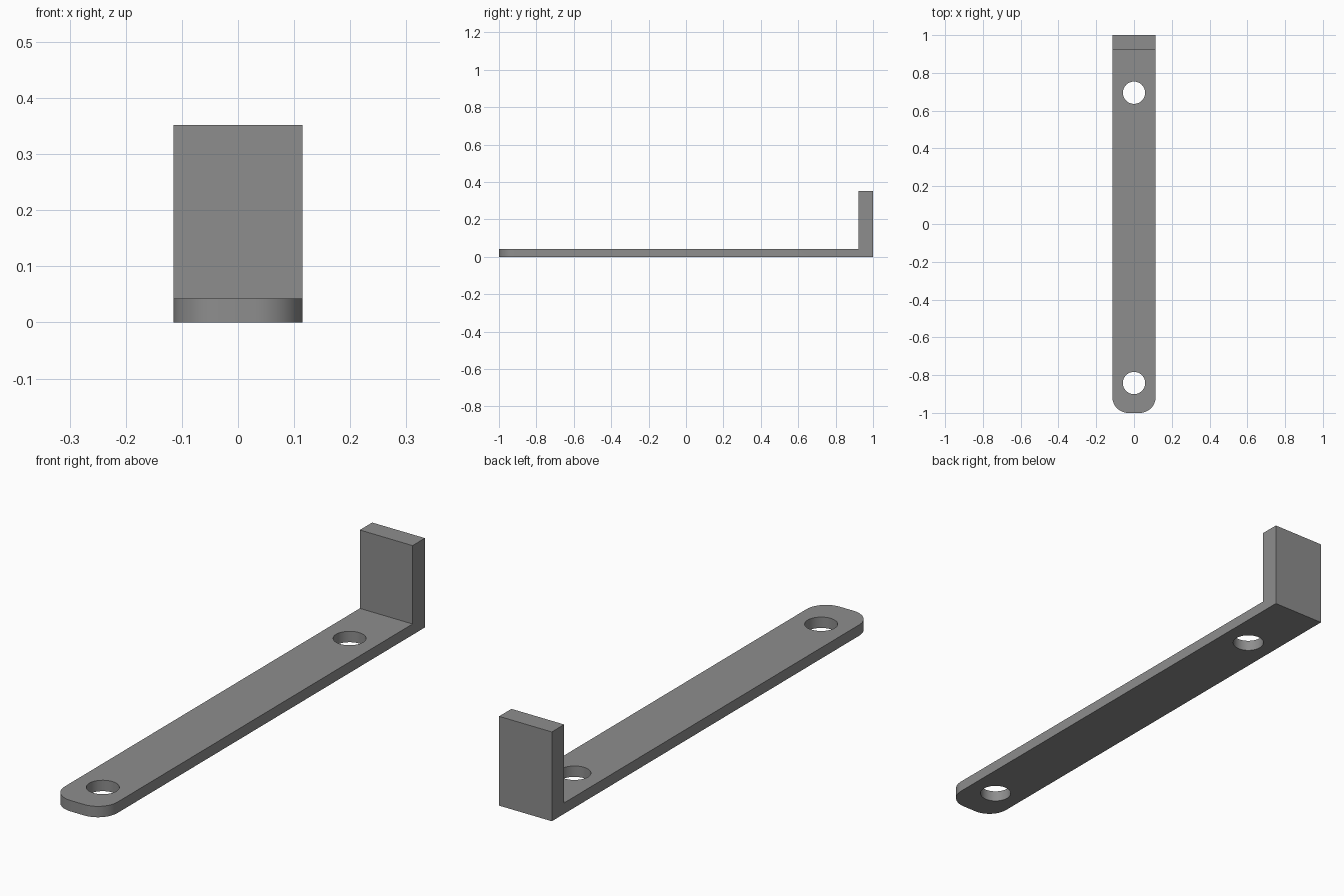
import bpy, bmesh, math

if "Cube" in bpy.data.objects:
    bpy.data.objects.remove(bpy.data.objects["Cube"])

HALF_W = 0.115      # half width of the strap
THICK = 0.043       # strap thickness
HEIGHT = 0.352      # height of the upturned end
LIP_Y = 0.923       # inner face of the upturned end
CORNER_R = 0.085    # rounded front corners
HOLE_R = 0.059

grey = bpy.data.materials.new("grey metal")
grey.diffuse_color = (0.27, 0.27, 0.27, 1)
grey.use_nodes = True
grey.node_tree.nodes["Principled BSDF"].inputs["Base Color"].default_value = grey.diffuse_color

# L-shaped side profile (y, z), extruded across the width
profile = [(-1, 0), (1, 0), (1, HEIGHT), (LIP_Y, HEIGHT), (LIP_Y, THICK), (-1, THICK)]
bm = bmesh.new()
face = bm.faces.new([bm.verts.new((-HALF_W, y, z)) for y, z in profile])
ext = bmesh.ops.extrude_face_region(bm, geom=[face])
bmesh.ops.translate(bm, vec=(2 * HALF_W, 0, 0),
                    verts=[v for v in ext["geom"] if isinstance(v, bmesh.types.BMVert)])
bmesh.ops.recalc_face_normals(bm, faces=bm.faces)

# Round the two vertical corners at the front end
front = [e for e in bm.edges
         if all(v.co.y < -0.99 for v in e.verts)
         and abs(e.verts[0].co.z - e.verts[1].co.z) > 0.01]
bmesh.ops.bevel(bm, geom=front, offset=CORNER_R, offset_type='OFFSET',
                segments=12, profile=0.5, affect='EDGES')
mesh = bpy.data.meshes.new("bracket")
bm.to_mesh(mesh)
bm.free()
mesh.materials.append(grey)
bracket = bpy.data.objects.new("bracket", mesh)
bpy.context.collection.objects.link(bracket)


# Screw holes through the strap
def drill(y):
    bpy.ops.mesh.primitive_cylinder_add(vertices=48, radius=HOLE_R, depth=0.2,
                                        location=(0, y, THICK / 2))
    cutter = bpy.context.object
    cutter.name = "hole_cutter"
    cutter.hide_render = True
    cutter.data.materials.append(grey)
    bpy.context.view_layer.objects.active = bracket
    mod = bracket.modifiers.new("hole", 'BOOLEAN')
    mod.operation = 'DIFFERENCE'
    mod.solver = 'EXACT'
    mod.object = cutter
    bpy.ops.object.modifier_apply(modifier=mod.name)
    bpy.data.objects.remove(cutter)


for hole_y in (0.695, -0.842):
    drill(hole_y)

# Smooth the rounded walls, keep the other edges sharp
bpy.ops.object.select_all(action='DESELECT')
bracket.select_set(True)
bpy.context.view_layer.objects.active = bracket
bpy.ops.object.shade_smooth_by_angle(angle=math.radians(30))
